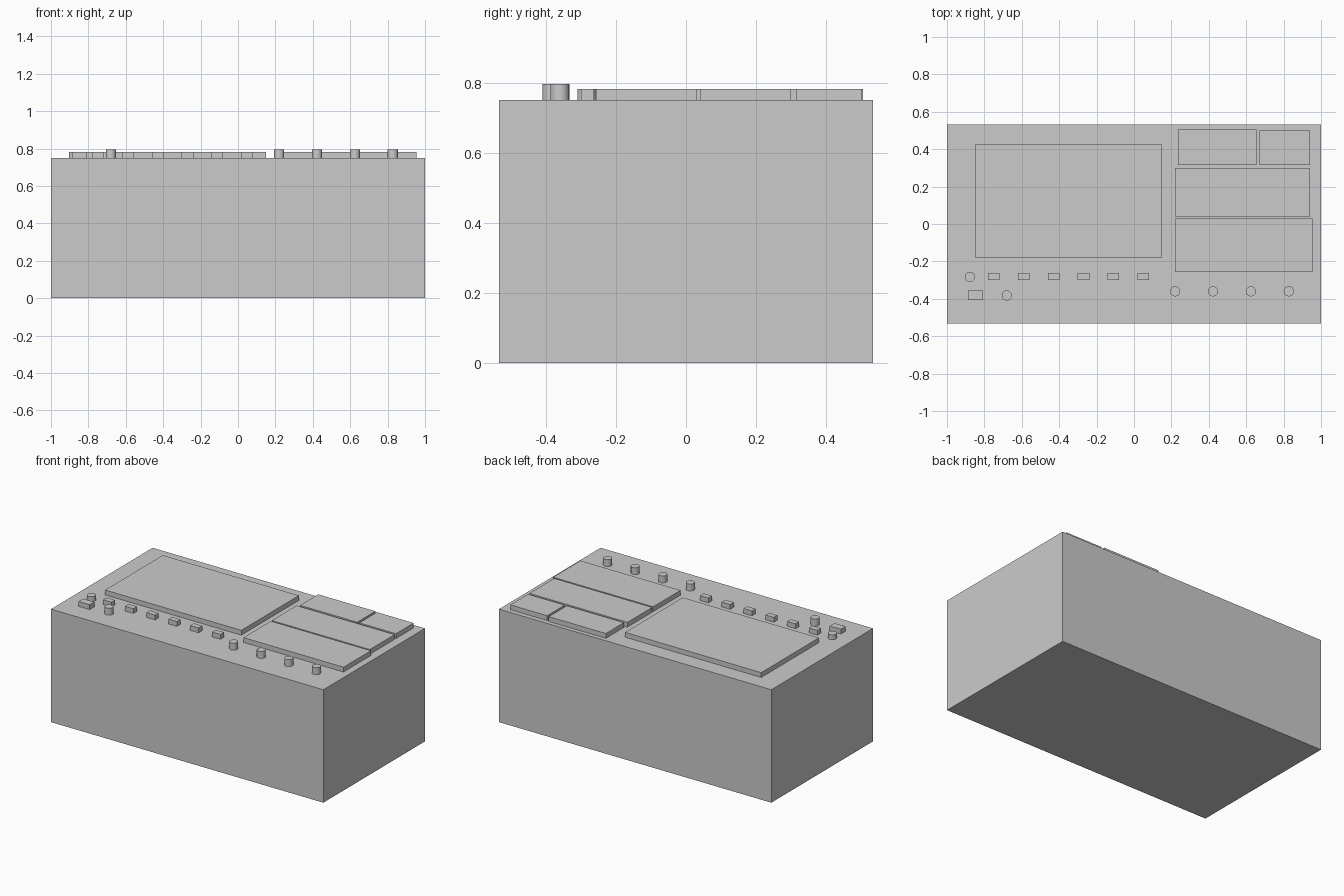
import bpy

if "Cube" in bpy.data.objects:
    bpy.data.objects.remove(bpy.data.objects["Cube"])

TOP = 0.75      # deck height
LOW = 0.782     # top of panels and keys
HIGH = 0.796    # top of knobs


def box(name, x0, x1, y0, y1, z0, z1):
    bpy.ops.mesh.primitive_cube_add(size=1, location=((x0 + x1) / 2, (y0 + y1) / 2, (z0 + z1) / 2))
    ob = bpy.context.object
    ob.name = name
    ob.scale = (x1 - x0, y1 - y0, z1 - z0)
    bpy.ops.object.transform_apply(location=False, rotation=False, scale=True)
    return ob


def knob(name, x, y, top, r=0.027):
    bpy.ops.mesh.primitive_cylinder_add(vertices=24, radius=r, depth=top - TOP,
                                        location=(x, y, (top + TOP) / 2))
    ob = bpy.context.object
    ob.name = name
    bpy.ops.object.shade_smooth_by_angle()
    return ob


# Main housing
box("housing", -1, 1, -0.533, 0.533, 0, TOP)

# Display and raised control panels
box("screen", -0.85, 0.15, -0.18, 0.425, TOP, LOW)
box("panel_back_left", 0.235, 0.655, 0.315, 0.505, TOP, LOW)
box("panel_back_right", 0.67, 0.94, 0.315, 0.50, TOP, LOW)
box("panel_middle", 0.22, 0.94, 0.04, 0.30, TOP, LOW)
box("panel_front", 0.22, 0.955, -0.257, 0.03, TOP, LOW)

# Row of keys under the screen
for i in range(6):
    x = -0.75 + 0.16 * i
    box(f"key_{i + 1}", x - 0.031, x + 0.031, -0.30, -0.262, TOP, LOW)

# Power controls in the front left corner
knob("round_button", -0.877, -0.283, LOW)
box("power_switch", -0.888, -0.806, -0.405, -0.356, TOP, LOW)
knob("left_knob", -0.68, -0.382, HIGH)

# Connectors along the front right
for i in range(4):
    knob(f"connector_{i + 1}", 0.22 + 0.2025 * i, -0.36, HIGH)
